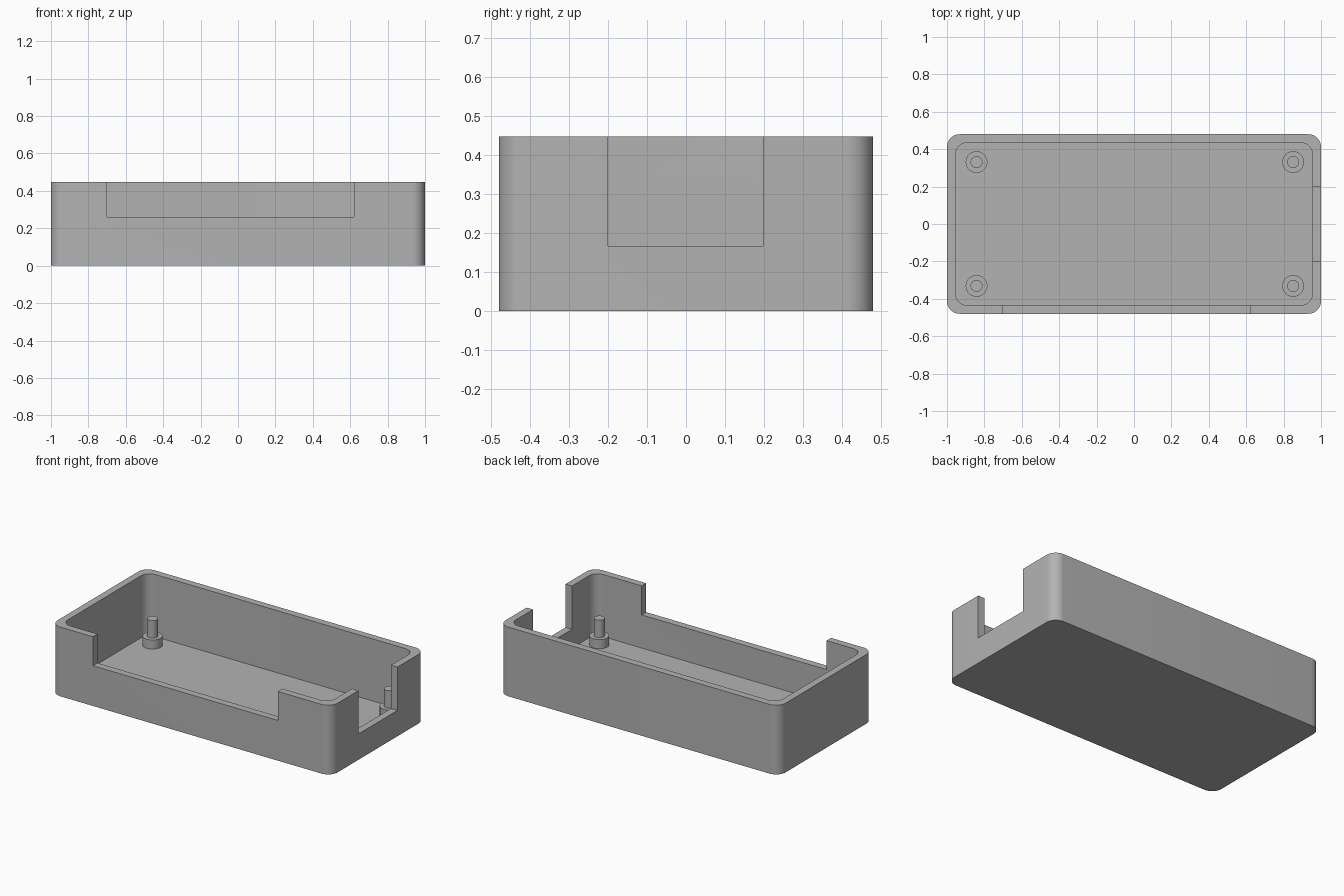
import bpy
import bmesh
from math import cos, sin, pi, radians
from mathutils import Matrix

if "Cube" in bpy.data.objects:
    bpy.data.objects.remove(bpy.data.objects["Cube"], do_unlink=True)

LENGTH, DEPTH, HEIGHT = 2.0, 0.96, 0.447
WALL, FLOOR = 0.046, 0.046

grey = bpy.data.materials.new("plain grey")
grey.use_nodes = True
COLOUR = (0.45, 0.45, 0.45, 1)
grey.diffuse_color = COLOUR
grey.node_tree.nodes["Principled BSDF"].inputs["Base Color"].default_value = COLOUR


def add_object(name, bm):
    bmesh.ops.recalc_face_normals(bm, faces=bm.faces)
    mesh = bpy.data.meshes.new(name)
    bm.to_mesh(mesh)
    bm.free()
    mesh.materials.append(grey)
    obj = bpy.data.objects.new(name, mesh)
    bpy.context.collection.objects.link(obj)
    return obj


def rounded_block(name, width, height, radius, low, high, turn=Matrix(), steps=12):
    """Rounded rectangle extruded from low to high, then turned into place."""
    bm = bmesh.new()
    ring = []
    for corner, (sx, sy) in enumerate([(1, 1), (-1, 1), (-1, -1), (1, -1)]):
        for i in range(steps + 1):
            a = (corner + i / steps) * pi / 2
            ring.append(bm.verts.new((sx * (width / 2 - radius) + radius * cos(a),
                                      sy * (height / 2 - radius) + radius * sin(a), low)))
    face = bm.faces.new(ring)
    top = bmesh.ops.extrude_face_region(bm, geom=[face])["geom"]
    bmesh.ops.translate(bm, verts=[v for v in top if isinstance(v, bmesh.types.BMVert)],
                        vec=(0, 0, high - low))
    bm.transform(turn)
    return add_object(name, bm)


def box(name, x0, x1, y0, y1, z0, z1):
    bm = bmesh.new()
    bmesh.ops.create_cube(bm, size=1)
    bm.transform(Matrix.Translation(((x0 + x1) / 2, (y0 + y1) / 2, (z0 + z1) / 2))
                 @ Matrix.Diagonal((x1 - x0, y1 - y0, z1 - z0, 1)))
    return add_object(name, bm)


def smooth(obj):
    bpy.ops.object.select_all(action="DESELECT")
    obj.select_set(True)
    bpy.context.view_layer.objects.active = obj
    bpy.ops.object.shade_smooth_by_angle(angle=radians(30))


# Tray body
tray = rounded_block("tray", LENGTH, DEPTH, 0.068, 0, HEIGHT)

# Cavity, front notch, right notch and left slot
side_turn = Matrix.Translation((0, 0, 0.225)) @ Matrix(
    ((0, 0, 1, 0), (1, 0, 0, 0), (0, 1, 0, 0), (0, 0, 0, 1)))
cutters = [
    rounded_block("cavity_cutter", LENGTH - 2 * WALL, DEPTH - 2 * WALL, 0.062, FLOOR, 0.6),
    box("front_notch_cutter", -0.70, 0.62, -0.6, -0.4, 0.26, 0.6),
    box("right_notch_cutter", 0.9, 1.1, -0.2, 0.198, 0.167, 0.6),
    rounded_block("left_slot_cutter", 0.398, 0.224, 0.08, -1.1, -0.9, side_turn),
]
for cutter in cutters:
    cutter.hide_render = True
    mod = tray.modifiers.new(cutter.name, "BOOLEAN")
    mod.operation = "DIFFERENCE"
    mod.solver = "EXACT"
    mod.object = cutter

# Bake the cuts and drop the cutters
bpy.context.view_layer.update()
cut_mesh = bpy.data.meshes.new_from_object(
    tray.evaluated_get(bpy.context.evaluated_depsgraph_get()))
tray.modifiers.clear()
tray.data = cut_mesh
for cutter in cutters:
    bpy.data.objects.remove(cutter, do_unlink=True)
smooth(tray)


# Stepped mounting posts in the four corners
def post(name, x, y):
    bm = bmesh.new()
    profile = [(0.058, FLOOR), (0.058, 0.105), (0.032, 0.105), (0.032, 0.218), (0, 0.218)]
    verts = [bm.verts.new((r, 0, z)) for r, z in profile]
    edges = [bm.edges.new(pair) for pair in zip(verts, verts[1:])]
    bmesh.ops.spin(bm, geom=verts + edges, cent=(0, 0, 0), axis=(0, 0, 1),
                   angle=2 * pi, steps=40)
    bmesh.ops.remove_doubles(bm, verts=bm.verts, dist=0.0001)
    bm.transform(Matrix.Translation((x, y, 0)))
    smooth(add_object(name, bm))


for side, x in (("right", -0.842), ("left", 0.851)):
    for end, y in (("front", -0.331), ("back", 0.331)):
        post(f"{end}_{side}_post", x, y)
